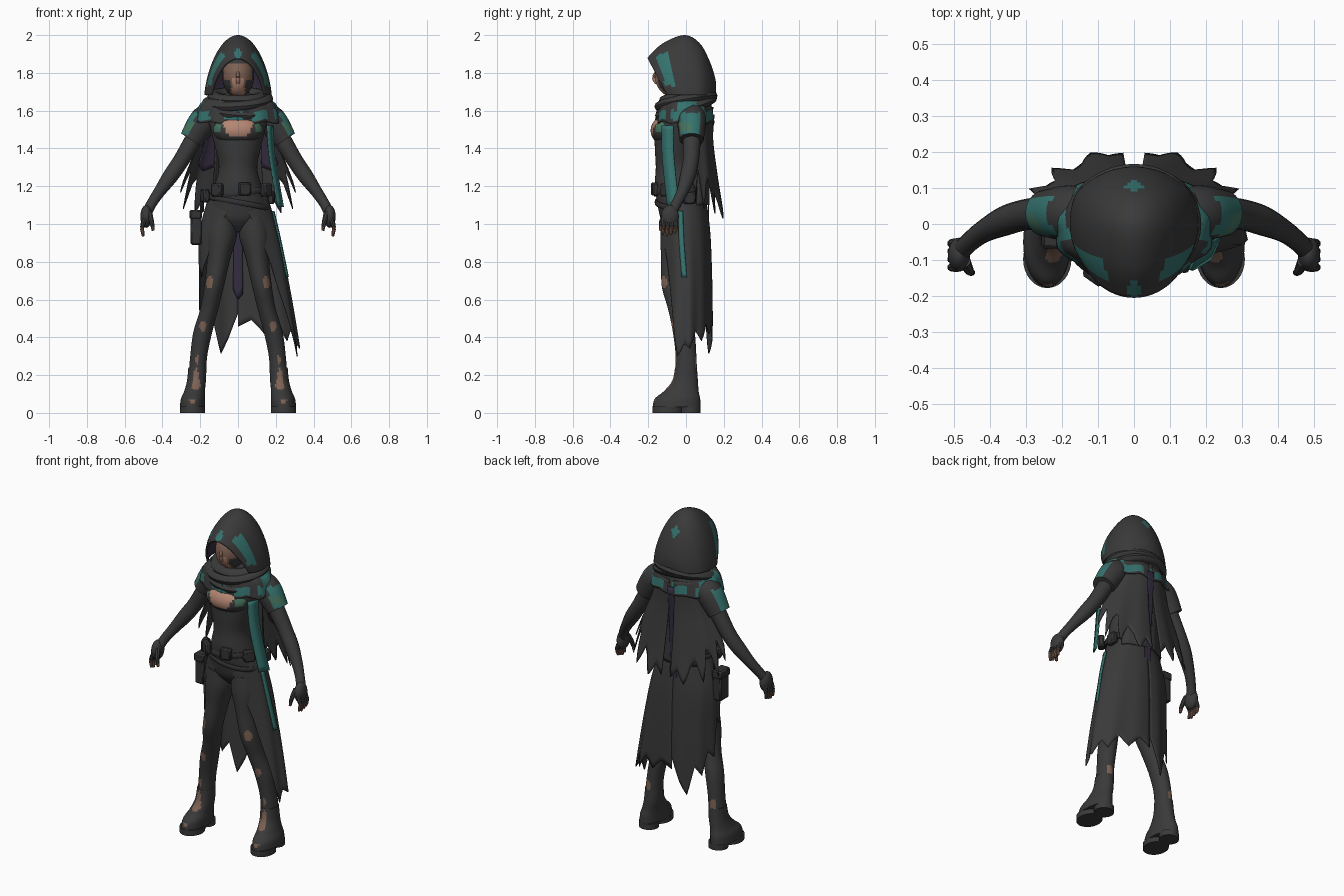
import bpy, bmesh
from math import sin, cos, pi, radians
from mathutils import Vector, Matrix

if "Cube" in bpy.data.objects:
    bpy.data.objects.remove(bpy.data.objects["Cube"])


def material(name, *rgb):
    m = bpy.data.materials.new(name)
    m.use_nodes = True
    m.diffuse_color = (*rgb, 1)
    bsdf = m.node_tree.nodes["Principled BSDF"]
    bsdf.inputs["Base Color"].default_value = (*rgb, 1)
    bsdf.inputs["Roughness"].default_value = 0.9
    return m


lining = material("purple lining", .036, .026, .052)
# The lining follows each cloth colour, so a shell offset of one lines the cloth
SLOTS = [material("charcoal cloth", .042, .042, .042), lining,
         material("teal trim", .035, .17, .155), lining,
         material("tan skin", .21, .12, .085), material("pale skin", .46, .24, .17),
         material("black leather", .032, .032, .034), material("moss green", .06, .17, .11)]
CLOTH, LINING, TEAL, _, TAN, PALE, LEATHER, MOSS = range(8)
made = []


def finish(name, bm, mat, thick=0, lined=0):
    me = bpy.data.meshes.new(name)
    for f in bm.faces:
        f.material_index = mat
    bm.to_mesh(me)
    bm.free()
    for m in SLOTS:
        me.materials.append(m)
    ob = bpy.data.objects.new(name, me)
    bpy.context.collection.objects.link(ob)
    if thick:
        mod = ob.modifiers.new("thickness", 'SOLIDIFY')
        mod.thickness, mod.offset, mod.material_offset = thick, -1, lined
    made.append(ob)
    return ob


def grid(name, rows, mat=CLOTH, closed=True, wrap=False, thick=0, lined=0):
    """Skin a net of points; closed joins each row, wrap joins last row to first."""
    bm = bmesh.new()
    vs = [[bm.verts.new(p) for p in r] for r in rows]
    n = len(rows[0])
    for j in range(len(rows) - (not wrap)):
        a, b = vs[j], vs[(j + 1) % len(rows)]
        for i in range(n - (not closed)):
            k = (i + 1) % n
            bm.faces.new((a[i], a[k], b[k], b[i]))
    if closed and not wrap:
        bm.faces.new(vs[0])
        bm.faces.new(vs[-1])
    bmesh.ops.recalc_face_normals(bm, faces=bm.faces)
    if not closed:
        mid = sum((v.co for v in bm.verts), Vector()) / len(bm.verts)
        if sum(f.normal.dot(f.calc_center_median() - mid) for f in bm.faces) < 0:
            bmesh.ops.reverse_faces(bm, faces=bm.faces)
    return finish(name, bm, mat, thick, lined)


def paint(ob, mat, rule):
    for p in ob.data.polygons:
        if rule(p.center, p.normal):
            p.material_index = mat


def at(keys, t):
    """Smooth curve through key tuples, t from 0 to 1."""
    f = t * (len(keys) - 1)
    i = min(int(f), len(keys) - 2)
    u = f - i
    a, b, c, d = (keys[max(0, min(len(keys) - 1, i + k))] for k in (-1, 0, 1, 2))
    return [q + .5 * u * (r - p + u * (2*p - 5*q + 4*r - s + u * (3*(q - r) + s - p)))
            for p, q, r, s in zip(a, b, c, d)]


def loft(name, keys, s=1, n=32, m=40, mat=CLOTH):
    """Stack of level ellipses: z, centre x, centre y, x radius, y radius."""
    rows = []
    for j in range(m + 1):
        z, x, y, rx, ry = at(keys, j / m)
        rows.append([(s * (x + rx * cos(2*pi*i/n)), y + ry * sin(2*pi*i/n), z) for i in range(n)])
    return grid(name, rows, mat)


def tube(name, keys, s=1, n=14, m=16, mat=CLOTH):
    """Round limb along a path: x, y, z, radius."""
    rows = []
    for j in range(m + 1):
        x, y, z, r = at(keys, j / m)
        d = Vector(at(keys, min(1, j/m + .02))[:3]) - Vector(at(keys, max(0, j/m - .02))[:3])
        q = d.to_track_quat('Z', 'Y')
        ring = [Vector((x, y, z)) + q @ Vector((r * cos(2*pi*i/n), r * sin(2*pi*i/n), 0)) for i in range(n)]
        rows.append([(s * p.x, p.y, p.z) for p in ring])
    return grid(name, rows, mat)


def band(name, z, rx, ry, cy, r, rz, tilt=0, lean=0, mat=CLOTH):
    """Closed loop around the body."""
    rows = []
    for k in range(40):
        a = 2 * pi * k / 40
        rows.append([((rx + r * cos(b)) * cos(a), cy + (ry + r * cos(b)) * sin(a),
                      z + tilt * sin(a) + lean * cos(a) + rz * sin(b))
                     for b in (2 * pi * i / 10 for i in range(10))])
    return grid(name, rows, mat, wrap=True)


def sheet(name, a0, a1, keys, hem, s=1, m=14, mat=CLOTH):
    """Hanging cloth between two angles: z, x radius, y radius, centre y; hem sets lengths."""
    n = (len(hem) - 1) * 3
    rows = []
    for j in range(m + 1):
        row = []
        for i in range(n + 1):
            k = min(i // 3, len(hem) - 2)
            t = j / m * (hem[k] + (hem[k + 1] - hem[k]) * (i / 3 - k))
            z, rx, ry, cy = at(keys, t)
            a = radians(a0 + (a1 - a0) * i / n)
            fold = 1 + .03 * t * sin(a * 11)
            row.append((s * rx * fold * cos(a), cy + ry * fold * sin(a), z))
        rows.append(row)
    return grid(name, rows, mat, closed=False, thick=.006)


def ball(name, loc, rad, mat=CLOTH):
    bm = bmesh.new()
    bmesh.ops.create_uvsphere(bm, u_segments=48, v_segments=32, radius=1)
    bm.transform(Matrix.Translation(loc) @ Matrix.Diagonal((*rad, 1)))
    return finish(name, bm, mat)


def box(name, loc, size, turn=0, mat=LEATHER):
    bm = bmesh.new()
    bmesh.ops.create_cube(bm, size=1)
    bm.transform(Matrix.Diagonal((*size, 1)))
    bmesh.ops.bevel(bm, geom=bm.edges[:], offset=.008, segments=1, affect='EDGES')
    bm.transform(Matrix.Translation(loc) @ Matrix.Rotation(radians(turn), 4, 'Z'))
    return finish(name, bm, mat)


# Torso and bust with open neckline
torso = loft("torso", [(.96, 0, -.03, .03, .05), (1.02, 0, -.025, .145, .105), (1.1, 0, -.03, .157, .12),
                       (1.2, 0, -.05, .125, .115), (1.3, 0, -.06, .102, .1), (1.4, 0, -.06, .12, .105),
                       (1.49, 0, -.05, .142, .115), (1.57, 0, -.03, .155, .11), (1.64, 0, -.01, .11, .085),
                       (1.7, 0, -.02, .055, .055)], n=56, m=60)
bust = ball("bust", (0, -.1, 1.495), (.132, .087, .08))
for part in (torso, bust):
    paint(part, PALE, lambda c, n: c.y < -.1 and 1.465 < c.z < 1.55 and abs(c.x) < .05 + (c.z - 1.465) * .45)
paint(bust, MOSS, lambda c, n: abs(abs(c.x) - .11) < .018 and abs(c.z - 1.515) < .025 and c.y < -.1)

# Head set deep in the hood
head = ball("head", (0, -.06, 1.785), (.085, .105, .115))
face = lambda c, n: n.y < -.2 and c.z < 1.85 and abs(c.x) < (.075 if c.z > 1.765 else .04)
paint(head, TAN, face)
paint(head, PALE, lambda c, n: face(c, n) and c.z < 1.775 and abs(c.x) < .032)
nose = tube("nose", [(0, -.155, 1.81, .006), (0, -.169, 1.775, .011), (0, -.155, 1.745, .009)], mat=PALE)
paint(nose, TAN, lambda c, n: c.z > 1.775)

# Hood: arches swept from front rim to nape (apex y, apex z, base half width, base y)
arches = [(-.205, 1.88, .142, -.1), (-.125, 1.955, .17, -.055), (-.01, 2, .178, .01), (.07, 1.96, .165, .075),
          (.122, 1.87, .13, .115), (.155, 1.77, .075, .145), (.16, 1.7, .02, .155)]
rows = []
for j in range(37):
    ya, za, w, yb = at(arches, j / 36)
    row = []
    for i in range(49):
        a = pi * (i / 48 - .5)
        h = max(0, cos(a)) ** 1.35
        row.append((w * sin(a), yb + (ya - yb) * h, 1.682 + (za - 1.682) * h))
    rows.append(row)
hood = grid("hood", rows, closed=False, thick=.012, lined=1)
paint(hood, TEAL, lambda c, n: 1.73 < c.z < 1.905 and abs(c.x) > .05 and abs(c.y + .081 + (c.z - 1.73) * .28) < .027)
paint(hood, TEAL, lambda c, n: c.y < -.12 and abs(c.x) * 1.3 + abs(c.z - 1.905) < .032)
paint(hood, TEAL, lambda c, n: c.y > .06 and abs(c.x) + abs(c.z - 1.9) < .032)

# Wrapped scarf and shoulder mantle
band("scarf_top", 1.675, .125, .112, .005, .036, .03, .022)
band("scarf_middle", 1.65, .155, .135, 0, .032, .028, .028, .012)
band("scarf_bottom", 1.62, .162, .132, 0, .032, .028, .045, -.014)
mantle = sheet("mantle", -90, 270, [(1.68, .12, .11, 0), (1.635, .2, .14, -.005), (1.53, .228, .158, -.005)],
               [.95, 1, .9, 1, .93, .98, .88, 1, .9, 1, .92, .98, .9, 1, .9, .97, .92, 1, .95])
paint(mantle, TEAL, lambda c, n: 1.55 < c.z < 1.6 and sin(c.x * 40 + c.y * 25) > -.55)
paint(mantle, TEAL, lambda c, n: abs(c.x) > .16 and 1.595 < c.z < 1.66 and -.04 < c.y < .09)

# Jagged shoulder cape, long skirts of the coat, and linings
cape_keys = [(1.62, .17, .125, .02), (1.45, .205, .125, .02), (1.25, .28, .15, .02), (1.03, .35, .18, .025)]
cape_hem = [.66, .78, .6, .9, .72, .68, .94, .78, .84, 1, .86, .95]
skirt = [(1.15, .155, .125, -.02), (.95, .215, .135, -.005), (.72, .262, .14, 0), (.5, .3, .143, 0), (.3, .33, .14, 0)]
narrow = [(z, min(rx, .205), ry, cy) for z, rx, ry, cy in skirt]
for s, side in ((1, "left"), (-1, "right")):
    sheet(side + "_cape", 4, 85, cape_keys, cape_hem, s)
    sheet(side + "_cape_lining", 30, 60, [(z, rx - .012, ry - .012, cy) for z, rx, ry, cy in cape_keys],
          [.55, .62, .58], s, mat=LINING)
    sheet("back_panel_" + side, 25, 90, [(1.6, .14, .11, .02), (1.35, .14, .105, .02), (1.1, .16, .115, .01)],
          [1, 1, 1, 1], s)
sheet("left_coat_skirt", -86, 90, skirt, [.05, .13, .26, .42, .68, 1, .9, .93, .82, .88, .78, .84, .76, .8], 1, 20)
sheet("right_coat_skirt", -86, 90, narrow, [.05, .12, .22, .34, .42, .5, .44, .7, .66, .82, .76, .97, .86, .72], -1, 20)
sheet("back_lining", 83, 97, [(1.58, .17, .13, .015), (1.1, .18, .118, 0), (.6, .22, .128, 0)], [.95, 1, .92], mat=LINING)

for s, side in ((1, "left"), (-1, "right")):
    # Leg with worn patches
    leg = loft(side + "_leg", [(1.04, .08, -.03, .072, .1), (.94, .088, -.04, .083, .096), (.82, .102, -.05, .062, .082),
                               (.67, .127, -.06, .052, .068), (.55, .152, -.035, .048, .06), (.43, .186, -.012, .05, .058),
                               (.3, .208, 0, .045, .055), (.17, .217, 0, .046, .06)], s, m=80)
    for x, z, w, h in ((.15, .69, .019, .033), (.187, .46, .018, .03), (.215, .28, .009, .025)):
        paint(leg, TAN, lambda c, n: n.y < 0 and ((abs(c.x) - x) / w) ** 2 + ((c.z - z) / h) ** 2 < 1)
    paint(leg, TAN, lambda c, n: n.y > .3 and c.z < .3 and abs(abs(c.x) - .22) < .015)

    # Boot with separate sole and heel
    boot = loft(side + "_boot", [(.24, .215, 0, .048, .058), (.17, .22, -.005, .05, .068), (.115, .23, -.025, .055, .092),
                                 (.075, .238, -.045, .064, .12), (.03, .241, -.05, .067, .127)], s)
    paint(boot, TAN, lambda c, n: n.y < 0 and c.z > .125 and abs(abs(c.x) - .222) < .024 - abs(c.z - .15) * .22)
    paint(boot, TAN, lambda c, n: n.y < 0 and abs(c.z - .06) < .012 and abs(abs(c.x) - .245) < .013)
    loft(side + "_sole", [(.035, .241, -.098, .067, .08), (0, .241, -.098, .067, .08)], s, m=2)
    loft(side + "_heel", [(.035, .236, .022, .056, .055), (0, .236, .022, .056, .055)], s, m=2)

    # Arm, sleeve, hand and bare fingertips
    tube(side + "_arm", [(.17, .035, 1.56, .05), (.245, .03, 1.43, .047), (.305, .025, 1.33, .043), (.36, .008, 1.25, .041),
                         (.42, -.022, 1.165, .031), (.462, -.055, 1.1, .027), (.485, -.08, 1.05, .028)], s, m=24)
    sleeve = tube(side + "_sleeve", [(.135, .03, 1.58, .07), (.185, .03, 1.54, .077), (.248, .03, 1.445, .064)], s, 28)
    paint(sleeve, TEAL, lambda c, n: 1.475 < c.z < 1.59 and n.x * s > .35 and abs(c.y - .02) < .052)
    paint(sleeve, MOSS, lambda c, n: 1.49 < c.z < 1.535 and n.x * s > .35 and -.035 < c.y < .025)
    ball(side + "_hand", (s * .486, -.085, 1.04), (.031, .047, .06))
    for i in range(4):
        y = -.12 + i * .022
        finger = tube(f"{side}_finger_{i}", [(.49, y, 1.03, .014), (.507, y, .985, .012),
                                             (.502, y - .005, .935 + abs(i - 1) * .007, .007)], s, 8, 8)
        paint(finger, TAN, lambda c, n: c.z < .985)
    thumb = tube(side + "_thumb", [(.47, -.105, 1.06, .017), (.457, -.13, 1.01, .013), (.449, -.135, .965, .008)], s, 8, 8)
    paint(thumb, TAN, lambda c, n: c.z < .99)

# Belts, pouches and thigh bag
band("upper_belt", 1.165, .145, .125, -.035, .008, .018, lean=.015, mat=LEATHER)
band("lower_belt", 1.115, .163, .13, -.028, .008, .015, lean=-.03, mat=LEATHER)
for i, (x, y, z, turn) in enumerate([(.035, -.165, 1.185, 10), (.15, -.105, 1.18, 50), (-.11, -.145, 1.18, -35),
                                     (-.175, -.07, 1.15, -70), (.175, .02, 1.14, 85)]):
    box(f"belt_pouch_{i}", (x, y, z), (.065, .035, .07), turn)
box("thigh_bag", (-.222, -.02, .975), (.06, .085, .17))
box("thigh_bag_flap", (-.224, -.02, 1.05), (.065, .095, .05))
box("bag_strap", (-.19, -.02, 1.11), (.02, .04, .1))


def ribbon(name, path, width, skew):
    rows = [[(x - skew, y - width / 2, z), (x + skew, y + width / 2, z)]
            for x, y, z in (at(path, j / 12) for j in range(13))]
    grid(name, rows, TEAL, closed=False, thick=.008)


# Teal sashes hanging on the left side
ribbon("chest_sash", [(.165, -.095, 1.52), (.172, -.095, 1.4), (.19, -.085, 1.27), (.222, -.065, 1.09)], .062, .014)
ribbon("hip_sash", [(.19, -.03, 1.07), (.225, -.025, .92), (.266, -.01, .72)], .026, .003)

# Smooth shading with crisp folds
bpy.ops.object.select_all(action='DESELECT')
for ob in made:
    ob.select_set(True)
bpy.context.view_layer.objects.active = made[0]
bpy.ops.object.shade_smooth_by_angle(angle=radians(40))
